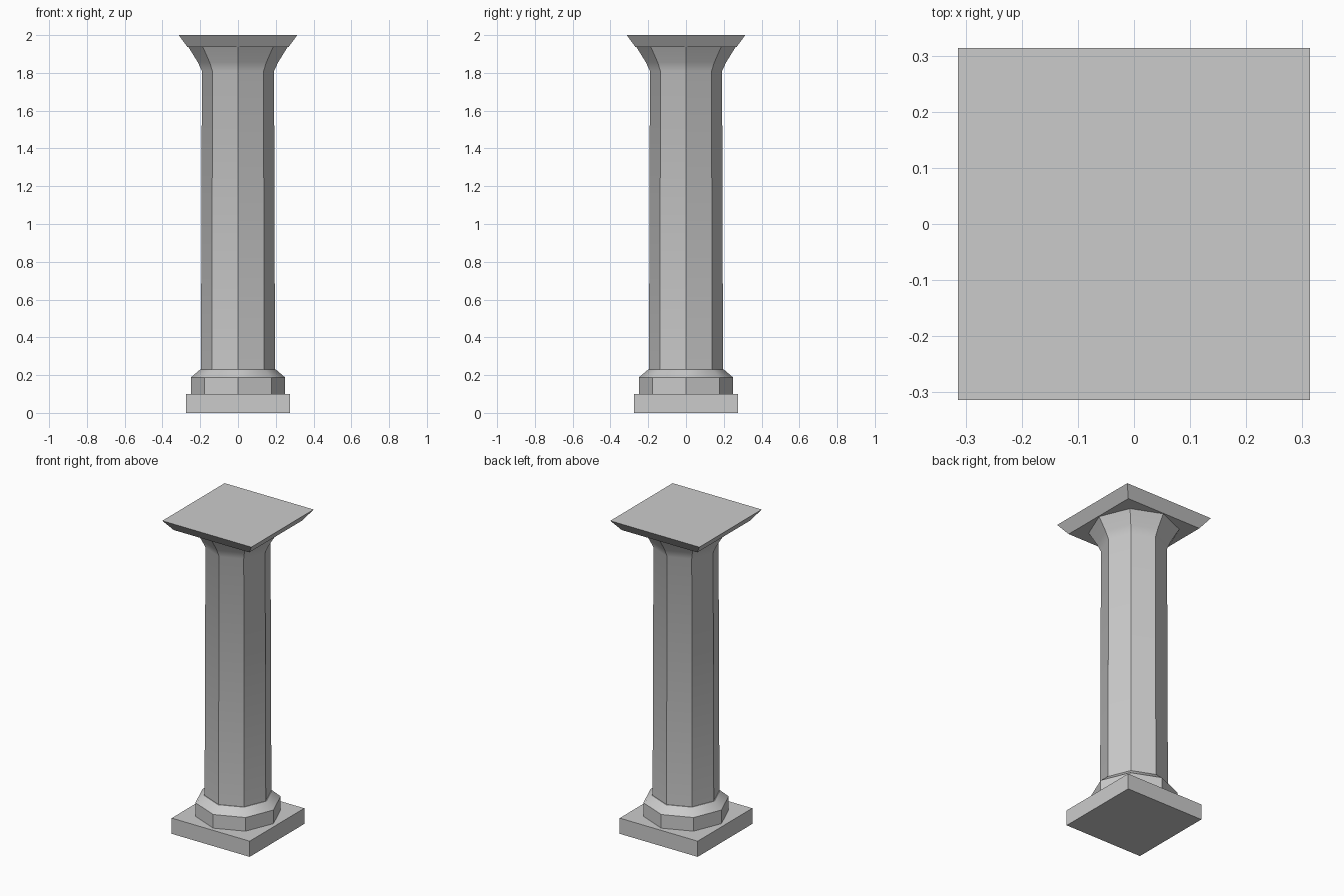
import bpy, bmesh, math

if "Cube" in bpy.data.objects:
    bpy.data.objects.remove(bpy.data.objects["Cube"])

stone = bpy.data.materials.new("grey stone")
stone.diffuse_color = (0.6, 0.6, 0.6, 1)
stone.use_nodes = True
stone.node_tree.nodes["Principled BSDF"].inputs["Base Color"].default_value = stone.diffuse_color


def column_part(name, profile, sides, turn=0.0, smooth=False):
    """Stack regular polygons from (radius, z) pairs into a closed solid."""
    bm = bmesh.new()
    rings = []
    for r, z in profile:
        ring = []
        for i in range(sides):
            a = turn + 2 * math.pi * i / sides
            ring.append(bm.verts.new((r * math.cos(a), r * math.sin(a), z)))
        rings.append(ring)
    for lo, hi in zip(rings, rings[1:]):
        for i in range(sides):
            j = (i + 1) % sides
            bm.faces.new((lo[i], lo[j], hi[j], hi[i]))
    bm.faces.new(rings[0][::-1])
    bm.faces.new(rings[-1])
    mesh = bpy.data.meshes.new(name)
    bm.to_mesh(mesh)
    bm.free()
    mesh.materials.append(stone)
    ob = bpy.data.objects.new(name, mesh)
    bpy.context.collection.objects.link(ob)
    if smooth:
        bpy.ops.object.select_all(action='DESELECT')
        ob.select_set(True)
        bpy.context.view_layer.objects.active = ob
        bpy.ops.object.shade_smooth_by_angle(angle=math.radians(35))
    return ob


S = math.sqrt(2)      # half-width of a square -> corner radius
Q = math.pi / 4

# Square foot
column_part("plinth", [(0.275 * S, 0), (0.275 * S, 0.1)], 4, Q)
# Octagonal base with sloped top
column_part("base_ring", [(0.25, 0.1), (0.25, 0.187), (0.2, 0.23)], 8, smooth=True)
# Slightly tapering shaft that flares into the capital
column_part("shaft_and_capital",
            [(0.196, 0.23), (0.191, 1.81), (0.213, 1.857), (0.262, 1.936)],
            8, smooth=True)
# Square top slab, wider at the top
column_part("abacus", [(0.267 * S, 1.936), (0.314 * S, 2.0)], 4, Q)
